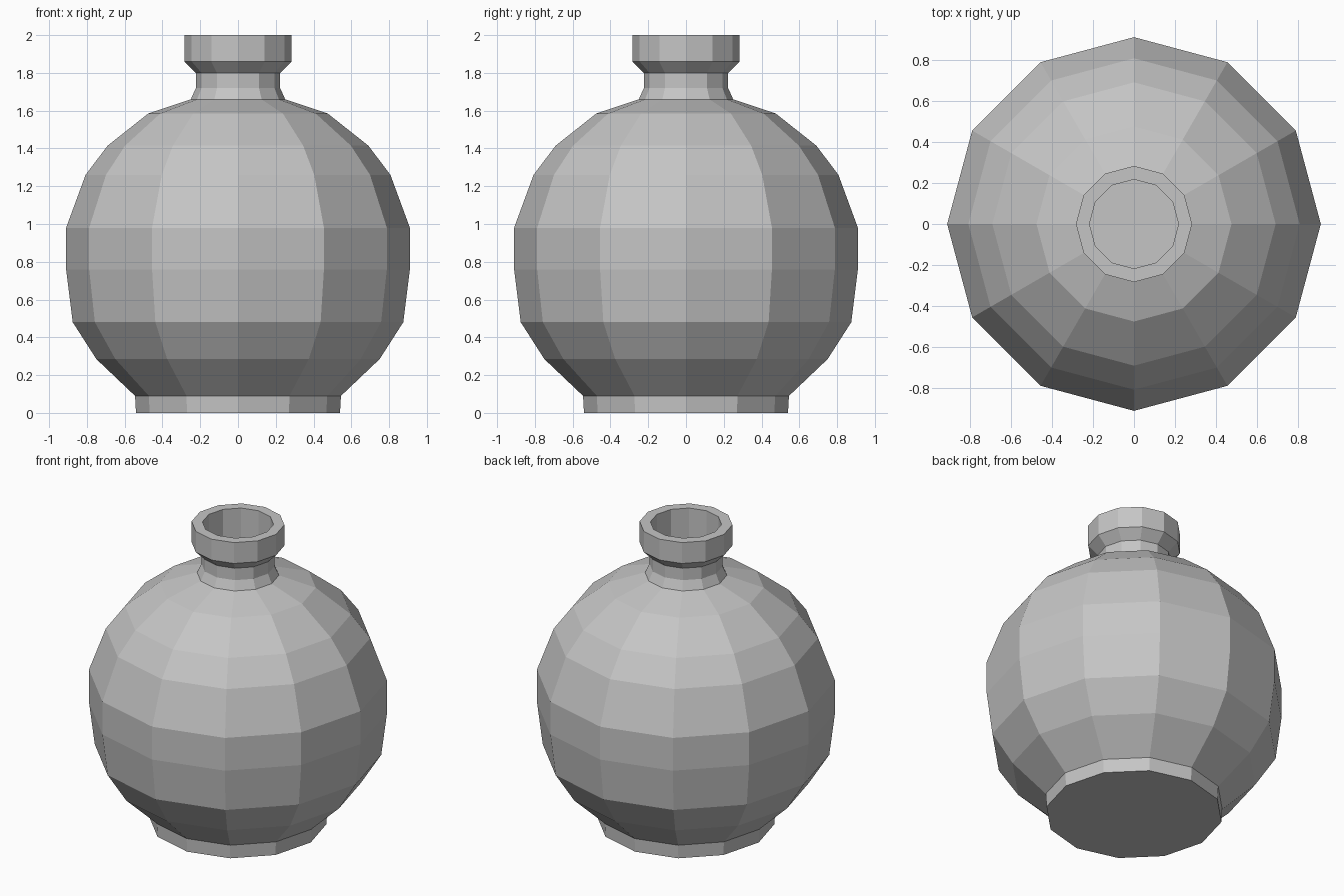
import bpy
import bmesh
from math import cos, sin, pi

SIDES = 12

cube = bpy.data.objects.get("Cube")
if cube:
    bpy.data.objects.remove(cube, do_unlink=True)

grey = bpy.data.materials.new("plain_grey")
grey.use_nodes = True
colour = (0.56, 0.56, 0.56, 1)
grey.diffuse_color = colour
grey.node_tree.nodes["Principled BSDF"].inputs["Base Color"].default_value = colour


def lathe(name, profile, cap_start=False, cap_end=False):
    """Turn a (radius, height) profile into a flat-shaded faceted shell."""
    bm = bmesh.new()
    rings = []
    for r, z in profile:
        angles = [2 * pi * i / SIDES for i in range(SIDES)]
        rings.append([bm.verts.new((r * cos(a), r * sin(a), z)) for a in angles])
    for low, high in zip(rings, rings[1:]):
        for i in range(SIDES):
            j = (i + 1) % SIDES
            bm.faces.new((low[i], low[j], high[j], high[i]))
    if cap_start:
        bm.faces.new(rings[0][::-1])
    if cap_end:
        bm.faces.new(rings[-1])
    mesh = bpy.data.meshes.new(name)
    bm.to_mesh(mesh)
    bm.free()
    mesh.materials.append(grey)
    obj = bpy.data.objects.new(name, mesh)
    bpy.context.scene.collection.objects.link(obj)
    return obj


# Foot ring with a closed underside
lathe("foot", [(0.54, 0), (0.545, 0.09)], cap_start=True)

# Round belly up to the shoulder
lathe("body", [(0.545, 0.09), (0.75, 0.285), (0.875, 0.48), (0.91, 0.76),
               (0.91, 0.98), (0.807, 1.26), (0.69, 1.415), (0.475, 1.585),
               (0.25, 1.66)])

# Neck, flared collar, flat rim and the well inside the mouth
lathe("neck", [(0.25, 1.66), (0.223, 1.72), (0.223, 1.8), (0.283, 1.86),
               (0.283, 2), (0.217, 2), (0.217, 1.66)], cap_end=True)
